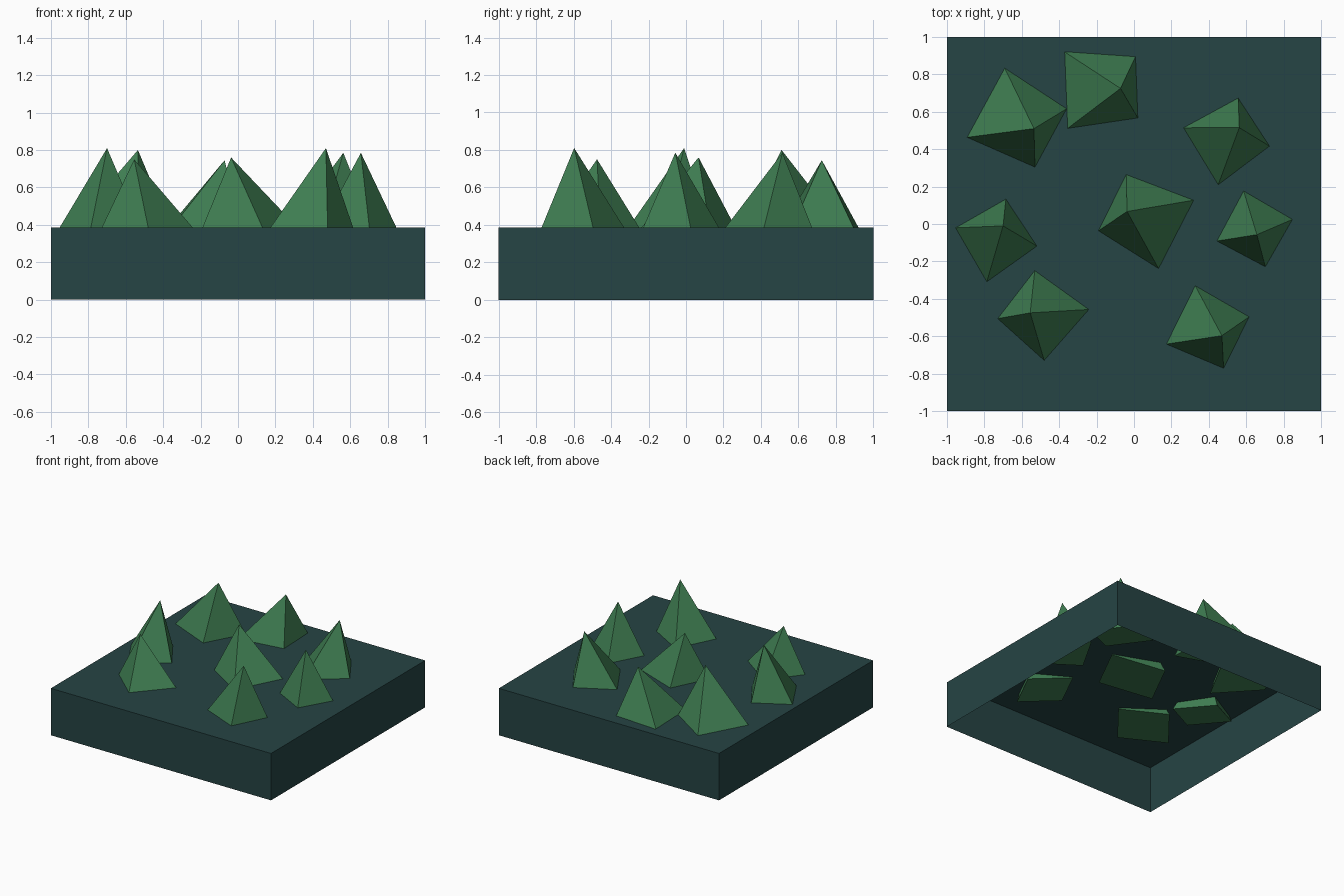
import bpy, bmesh
from math import cos, sin, sqrt, radians
from mathutils import Vector

default = bpy.data.objects.get("Cube")
if default:
    bpy.data.objects.remove(default, do_unlink=True)


def make_material(name, rgb):
    mat = bpy.data.materials.new(name)
    mat.use_nodes = True
    mat.diffuse_color = (*rgb, 1)
    mat.node_tree.nodes["Principled BSDF"].inputs["Base Color"].default_value = (*rgb, 1)
    return mat


def make_object(name, bm, mat):
    bmesh.ops.recalc_face_normals(bm, faces=bm.faces)
    mesh = bpy.data.meshes.new(name)
    bm.to_mesh(mesh)
    bm.free()
    mesh.materials.append(mat)
    obj = bpy.data.objects.new(name, mesh)
    bpy.context.collection.objects.link(obj)
    return obj


ground_teal = make_material("dark teal", (0.019, 0.058, 0.058))
tree_green = make_material("forest green", (0.05, 0.21, 0.085))

# Ground tile: a hollow slab without a bottom
GROUND_TOP = 0.385
bm = bmesh.new()
bmesh.ops.create_cube(bm, size=2)
for v in bm.verts:
    v.co.z = GROUND_TOP if v.co.z > 0 else 0
bm.faces.ensure_lookup_table()
bottom = min(bm.faces, key=lambda f: f.calc_center_median().z)
bmesh.ops.delete(bm, geom=[bottom], context="FACES_ONLY")
make_object("ground_tile", bm, ground_teal)


def add_tree(name, tip, lean, spin, height, radius):
    """Leaning square pyramid hung from its tip; lean is the sideways part of its axis."""
    tip = Vector(tip)
    axis = Vector((*lean, -sqrt(1 - lean[0] ** 2 - lean[1] ** 2)))
    heading = Vector((cos(radians(spin)), sin(radians(spin)), 0))
    side = (heading - axis * heading.dot(axis)).normalized()
    across = axis.cross(side)
    centre = tip + axis * height
    bm = bmesh.new()
    top = bm.verts.new(tip)
    base = [bm.verts.new(centre + d * radius) for d in (side, across, -side, -across)]
    bm.faces.new(base)
    for i in range(4):
        bm.faces.new((top, base[i], base[(i + 1) % 4]))
    make_object(name, bm, tree_green)


# Trees: tip, lean, spin, height, radius
trees = {
    "back_right": ((-.535, .51, .80), (-.162, .086), 107, .47, .303),
    "back_middle": ((-.072, .725, .745), (-.221, -.003), 138, .414, .289),
    "back_left": ((.563, .515, .785), (-.134, -.129), 77, .46, .263),
    "centre": ((-.037, .067, .76), (.192, -.079), 109, .438, .298),
    "middle_left": ((.657, -.057, .785), (-.027, .06), 106, .443, .232),
    "middle_right": ((-.70, -.01, .81), (-.074, -.14), 77, .48, .248),
    "front_right": ((-.555, -.475, .75), (.133, -.023), 96, .419, .274),
    "front_left": ((.47, -.597, .81), (-.144, .075), 109, .467, .25),
}
for place, shape in trees.items():
    add_tree("tree_" + place, *shape)
